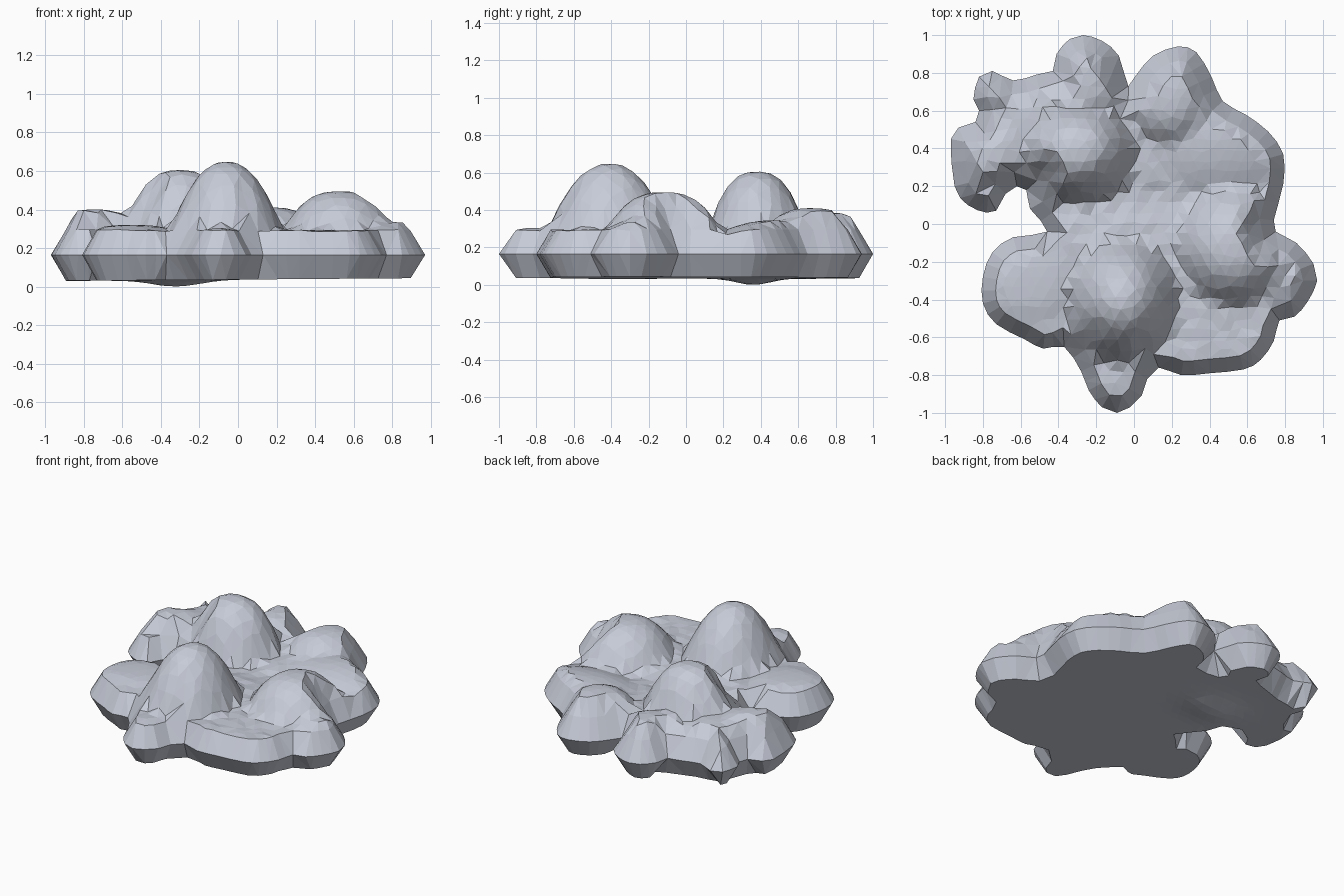
import bpy, math, random
from mathutils import Vector
from mathutils.geometry import delaunay_2d_cdt

if "Cube" in bpy.data.objects:
    bpy.data.objects.remove(bpy.data.objects["Cube"])

random.seed(4)

# Plan outline of the cloud, clockwise from the left lobe
CORNERS = [Vector(p) for p in (
    (-.97, .45), (-.93, .51), (-.84, .54), (-.82, .60), (-.85, .66), (-.82, .78), (-.75, .81),
    (-.64, .76), (-.52, .79), (-.43, .81), (-.41, .90), (-.34, .98), (-.27, 1.0), (-.17, .97),
    (-.08, .89), (-.03, .73), (.02, .80), (.10, .89), (.23, .94), (.33, .91), (.41, .78),
    (.47, .65), (.59, .58), (.71, .49), (.79, .37), (.79, .21), (.74, .02), (.75, -.04),
    (.86, -.10), (.95, -.21), (.97, -.30), (.92, -.41), (.85, -.49), (.77, -.51), (.74, -.62),
    (.67, -.72), (.58, -.77), (.40, -.79), (.25, -.80), (.13, -.76), (.07, -.82), (.04, -.91),
    (-.02, -.97), (-.09, -1.0), (-.17, -.97), (-.24, -.88), (-.28, -.78), (-.37, -.65),
    (-.48, -.66), (-.58, -.61), (-.73, -.53), (-.80, -.42), (-.80, -.28), (-.75, -.15),
    (-.64, -.07), (-.46, -.04), (-.55, .08), (-.57, .18), (-.62, .20), (-.68, .16),
    (-.73, .07), (-.78, .06), (-.88, .10), (-.95, .20))]

# Round off the long sides of the outline with curved midpoints
OUTLINE = []
for i, b in enumerate(CORNERS):
    a, c, d = (CORNERS[(i + k) % len(CORNERS)] for k in (-1, 1, 2))
    OUTLINE.append(b)
    if (c - b).length > .1:
        OUTLINE.append((b + c) * .5625 - (a + d) * .0625)
N = len(OUTLINE)
RIM = .165

# Puffs: centre x, y, peak height, radius x, radius y, fullness
PUFFS = [
    (-.06, -.41, .65, .30, .34, 2.2),   # tall front puff
    (-.30, .38, .605, .31, .27, 2.7),   # tall back puff
    (.53, -.12, .495, .31, .32, 2.7),   # broad right puff
    (.80, -.25, .335, .22, .26, 2.5),   # right lobe
    (-.74, .35, .40, .26, .32, 3),      # left lobe
    (-.58, .50, .37, .30, .30, 3),      # left saddle
    (-.70, .68, .37, .22, .18, 3),      # back left lobe
    (-.26, .76, .385, .24, .26, 3),     # back lobe
    (.19, .67, .41, .24, .27, 2.8),     # back right lobe
    (.46, .46, .345, .38, .30, 2),      # right shelf
    (-.55, -.32, .32, .26, .27, 3),     # front left lobe
    (-.09, -.84, .305, .14, .16, 3),    # front lobe
]


def edge_distance(p):
    best = 9.0
    for i in range(N):
        a, b = OUTLINE[i], OUTLINE[(i + 1) % N]
        t = max(0, min(1, (p - a).dot(b - a) / (b - a).length_squared))
        best = min(best, (p - a - t * (b - a)).length)
    return best


def inside(p):
    hit = False
    for i in range(N):
        a, b = OUTLINE[i], OUTLINE[(i + 1) % N]
        if (a.y > p.y) != (b.y > p.y) and p.x < a.x + (p.y - a.y) * (b.x - a.x) / (b.y - a.y):
            hit = not hit
    return hit


def top_height(p, d):
    valley = .025 * math.exp(-((p.y - .14 - .06 * p.x) / .12) ** 2)
    h = .29 - valley + random.uniform(-.006, .006)
    for x, y, peak, rx, ry, full in PUFFS:
        r = math.hypot((p.x - x) / rx, (p.y - y) / ry)
        h = max(h, peak - (peak - .27) * r ** full)
    return min(h, RIM + 1.75 * d)


def bottom_height(p, d):
    floor = .037 + .008 * p.x
    dip = math.exp(-((p.x + .32) / .17) ** 2 - ((p.y - .36) / .13) ** 2)
    return max(floor - .035 * dip, RIM - 1.8 * d)


# Sample points: the rim, a shoulder ring, then a staggered jittered field
points = list(OUTLINE)
for i in range(N):
    along = OUTLINE[(i + 1) % N] - OUTLINE[i - 1]
    p = OUTLINE[i] + Vector((along.y, -along.x)).normalized() * .075
    if inside(p) and edge_distance(p) > .062 and all((p - q).length > .04 for q in points[N:]):
        points.append(p)
ring_end = len(points)
STEP = .064
for row in range(-19, 20):
    for col in range(-17, 18):
        p = Vector(((col + .5 * (row % 2)) * STEP, row * STEP * .87))
        p += Vector((random.uniform(-.012, .012), random.uniform(-.012, .012)))
        if inside(p) and edge_distance(p) > .1 and all((p - q).length > .045 for q in points[N:ring_end]):
            points.append(p)

rim_edges = [(i, (i + 1) % N) for i in range(N)]
flat, _, tris, *_ = delaunay_2d_cdt(points, rim_edges, [], 1, 1e-5)

# Puffy top and flat underside share the rim
verts, low = [], {}
dist = [edge_distance(p) for p in flat]
for p, d in zip(flat, dist):
    verts.append((p.x, p.y, top_height(p, d) if d > 1e-4 else RIM))
for i, (p, d) in enumerate(zip(flat, dist)):
    low[i] = i
    if d > 1e-4:
        low[i] = len(verts)
        verts.append((p.x, p.y, bottom_height(p, d)))
faces = []
for tri in tris:
    faces.append(tuple(tri))
    under = tuple(low[i] for i in reversed(tri))
    if set(under) != set(tri):
        faces.append(under)

mesh = bpy.data.meshes.new("cloud")
mesh.from_pydata(verts, [], faces)
mesh.update()
cloud = bpy.data.objects.new("cloud", mesh)
bpy.context.collection.objects.link(cloud)

grey = bpy.data.materials.new("pale blue grey")
grey.diffuse_color = (.57, .60, .68, 1)
grey.use_nodes = True
grey.node_tree.nodes["Principled BSDF"].inputs["Base Color"].default_value = grey.diffuse_color
mesh.materials.append(grey)
